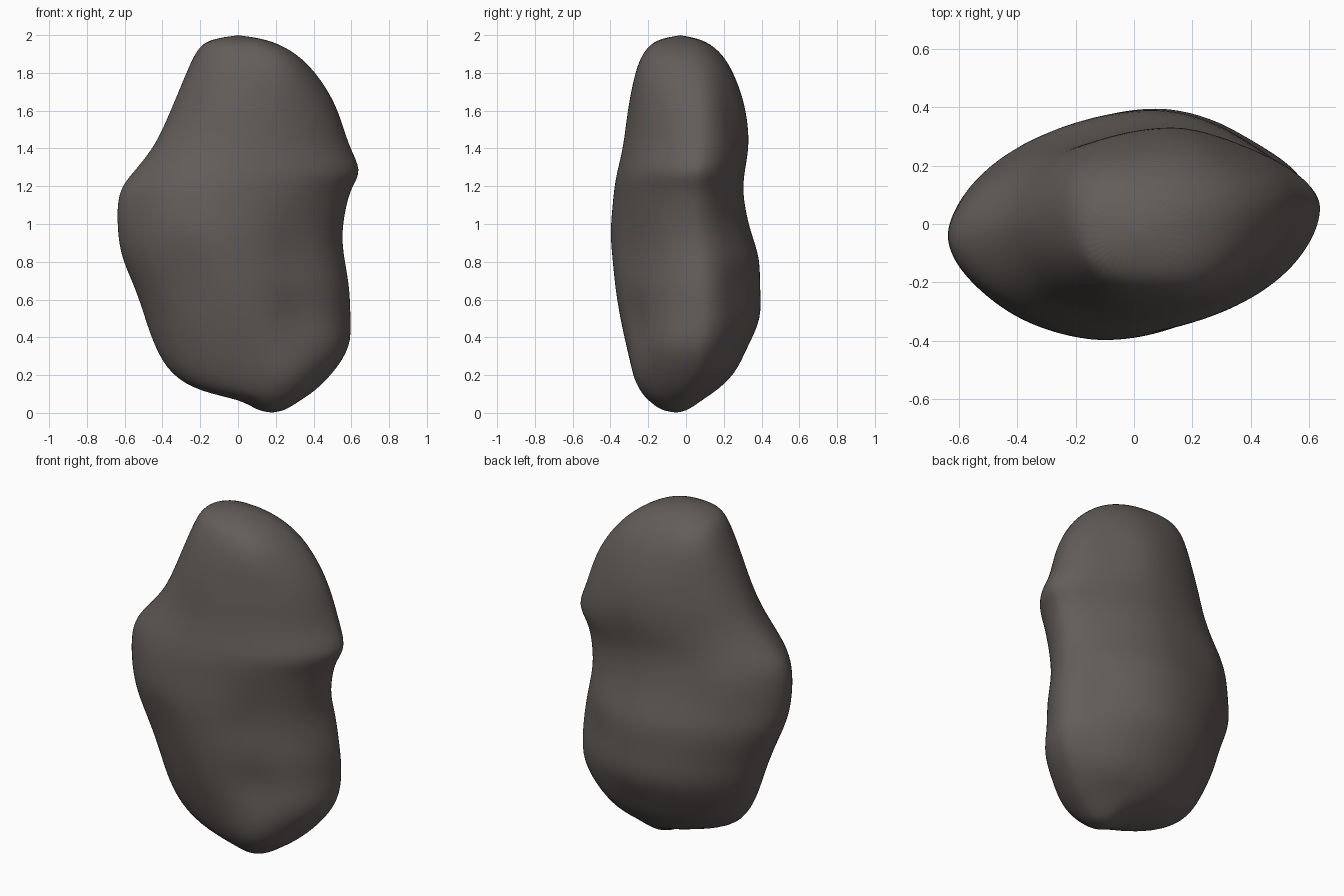
import bpy, bmesh, math
from mathutils import Vector

# Section rows: z, left x, right x, front y, back y, x of front crest, x of back crest
ROWS = [
    (0.015, 0.10, 0.25, -0.13, 0.01, 0.17, 0.18),
    (0.07, 0.02, 0.33, -0.19, 0.08, 0.15, 0.18),
    (0.11, -0.20, 0.395, -0.225, 0.13, 0.10, 0.15),
    (0.20, -0.36, 0.49, -0.27, 0.25, 0.08, 0.12),
    (0.35, -0.445, 0.60, -0.315, 0.325, 0.06, 0.10),
    (0.50, -0.495, 0.60, -0.35, 0.405, 0.02, 0.08),
    (0.66, -0.545, 0.60, -0.378, 0.392, -0.04, 0.07),
    (0.82, -0.62, 0.565, -0.395, 0.395, -0.10, 0.06),
    (0.95, -0.64, 0.55, -0.405, 0.345, -0.12, 0.04),
    (1.10, -0.645, 0.575, -0.39, 0.31, -0.10, 0.05),
    (1.20, -0.62, 0.605, -0.38, 0.303, -0.06, 0.08),
    (1.28, -0.55, 0.66, -0.365, 0.312, -0.03, 0.11),
    (1.40, -0.45, 0.595, -0.335, 0.335, 0.00, 0.14),
    (1.52, -0.39, 0.56, -0.32, 0.333, 0.01, 0.14),
    (1.66, -0.33, 0.51, -0.30, 0.307, 0.02, 0.11),
    (1.80, -0.265, 0.415, -0.267, 0.252, 0.02, 0.07),
    (1.90, -0.215, 0.31, -0.228, 0.185, 0.02, 0.04),
    (1.97, -0.172, 0.18, -0.172, 0.10, 0.00, 0.02),
]
SEG = 40

# Soft dents and swells: centre x, y, z, radius, outward amount
DENTS = [
    (0.32, -0.28, 0.52, 0.13, -0.04), (0.28, -0.22, 0.18, 0.15, 0.05),
    (-0.28, -0.33, 0.75, 0.15, -0.03), (0.30, -0.30, 0.88, 0.15, -0.025),
    (-0.36, -0.22, 1.38, 0.14, 0.02), (-0.50, -0.20, 1.02, 0.15, -0.015),
    (0.43, 0.25, 0.62, 0.17, -0.035), (0.38, 0.25, 1.58, 0.16, -0.03),
    (0.40, 0.22, 1.05, 0.12, -0.01), (0.30, 0.22, 0.22, 0.13, 0.02),
    (-0.40, 0.20, 1.10, 0.17, 0.02), (-0.40, 0.20, 0.40, 0.16, -0.01),
    (-0.15, 0.12, 1.86, 0.14, 0.045), (0.22, -0.16, 1.85, 0.14, 0.035),
    (0.05, 0.15, 0.12, 0.13, 0.03), (-0.30, 0.20, 1.60, 0.15, 0.015),
    (0.50, -0.10, 0.30, 0.14, 0.03),
]


def section(row):
    """Closed outline made of four quarter curves between the extremes."""
    z, xl, xr, yf, yb, xf, xb = row
    mid = (yf + yb) / 2
    k = min(1, (xr - xl) / 1.2)
    # the crown is rounder, the middle more pointed
    power = 1.1 if z < 1.4 else 1.1 - 0.2 * (z - 1.4) / 0.6
    pts = []
    for i in range(SEG):
        a = 2 * math.pi * i / SEG
        c, s = math.cos(a), math.sin(a)
        cc = math.copysign(abs(c) ** power, c)
        ss = math.copysign(abs(s) ** power, s)
        # right tip is skewed to the back
        side_y = mid + (0.08 * k * c if c > 0 else 0.005 * c)
        crest = xb if s > 0 else xf
        if abs(s) < 0.01:
            crest = (xf + xb) / 2
        x = crest + ((xr - crest) * cc if c > 0 else (crest - xl) * cc)
        y = side_y + ((yb - side_y) * ss if s > 0 else (side_y - yf) * ss)
        p = Vector((x, y, z))
        out = Vector((c, 1.4 * s, 0)).normalized()
        push = sum(h * math.exp(-((p - Vector((dx, dy, dz))).length / r) ** 2)
                   for dx, dy, dz, r, h in DENTS)
        pts.append(p + out * push)
    return pts


# Boulder body: lofted sections closed by a pole at each end
bm = bmesh.new()
rings = [[bm.verts.new(p) for p in section(r)] for r in ROWS]
for lo, hi in zip(rings, rings[1:]):
    for i in range(SEG):
        j = (i + 1) % SEG
        bm.faces.new((lo[i], lo[j], hi[j], hi[i]))
bottom = bm.verts.new((0.18, -0.05, 0.0))
top = bm.verts.new((0.0, -0.03, 2.003))
for i in range(SEG):
    j = (i + 1) % SEG
    bm.faces.new((rings[0][j], rings[0][i], bottom))
    bm.faces.new((rings[-1][i], rings[-1][j], top))
bmesh.ops.recalc_face_normals(bm, faces=bm.faces)
mesh = bpy.data.meshes.new("boulder")
bm.to_mesh(mesh)
bm.free()
mesh.shade_smooth()

boulder = bpy.data.objects.new("boulder", mesh)
bpy.context.collection.objects.link(boulder)
sub = boulder.modifiers.new("rounding", 'SUBSURF')
sub.levels = sub.render_levels = 2

# Stone colour
stone = bpy.data.materials.new("warm grey stone")
stone.diffuse_color = (0.125, 0.109, 0.102, 1)
mesh.materials.append(stone)
